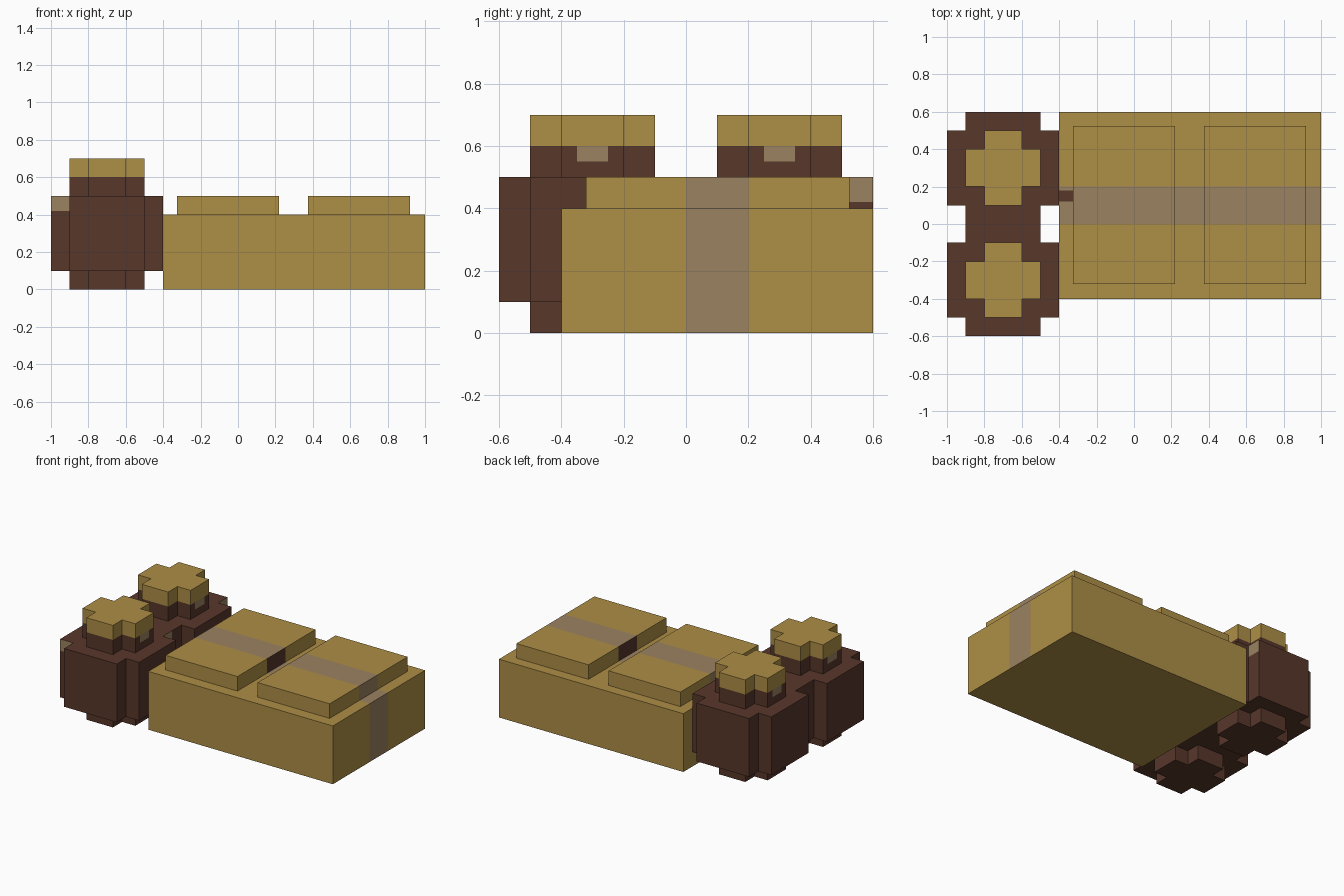
import bpy, bmesh
from mathutils import Vector

if "Cube" in bpy.data.objects:
    bpy.data.objects.remove(bpy.data.objects["Cube"])


def material(name, rgb):
    m = bpy.data.materials.new(name)
    m.diffuse_color = (*rgb, 1)
    m.use_nodes = True
    m.node_tree.nodes["Principled BSDF"].inputs["Base Color"].default_value = m.diffuse_color
    return m


GOLD, BROWN, TAPE = 0, 1, 2
MATS = [material("ochre", (0.423, 0.271, 0.061)),
        material("dark_brown", (0.098, 0.038, 0.024)),
        material("taupe", (0.328, 0.223, 0.117))]


def prism(name, outline, z0, z1, base, cuts=(), rule=None):
    """Extrude a plan outline, slice it at (axis, value) cuts, colour faces by a rule."""
    bm = bmesh.new()
    floor = bm.faces.new([bm.verts.new((x, y, z0)) for x, y in outline])
    up = bmesh.ops.extrude_face_region(bm, geom=[floor], use_keep_orig=True)
    bmesh.ops.translate(bm, vec=(0, 0, z1 - z0),
                        verts=[v for v in up["geom"] if isinstance(v, bmesh.types.BMVert)])
    bmesh.ops.recalc_face_normals(bm, faces=bm.faces)
    for axis, value in cuts:
        co, no = Vector(), Vector()
        co[axis], no[axis] = value, 1
        bmesh.ops.bisect_plane(bm, geom=bm.verts[:] + bm.edges[:] + bm.faces[:],
                               plane_co=co, plane_no=no, dist=1e-5)
    bm.normal_update()
    for f in bm.faces:
        painted = rule(f.calc_center_median(), f.normal) if rule else None
        f.material_index = base if painted is None else painted
    me = bpy.data.meshes.new(name)
    bm.to_mesh(me)
    bm.free()
    for m in MATS:
        me.materials.append(m)
    ob = bpy.data.objects.new(name, me)
    bpy.context.collection.objects.link(ob)
    return ob


def rect(x0, x1, y0, y1):
    return [(x0, y0), (x1, y0), (x1, y1), (x0, y1)]


def notched(cx, cy, h, n=0.1):
    """Square of half size h with a square notch n taken from each corner."""
    a = h - n
    pts = [(-a, -h), (a, -h), (a, -a), (h, -a), (h, a), (a, a),
           (a, h), (-a, h), (-a, a), (-h, a), (-h, -a), (-a, -a)]
    return [(cx + x, cy + y) for x, y in pts]


# Crate with a tape band over the top and down both ends
def crate_paint(c, n):
    if n.z > 0.5 and c.x < -0.325 and 0.12 < c.y < 0.18:
        return BROWN
    if 0 < c.y < 0.2 and (n.z > 0.5 or abs(n.x) > 0.5):
        return TAPE


prism("crate", rect(-0.4, 1, -0.4, 0.6), 0, 0.4, GOLD,
      [(1, 0), (1, 0.2), (1, 0.12), (1, 0.18), (0, -0.325)], crate_paint)

# Two raised lids: tape on top and outer ends, dark latch on the facing ends
for name, x0, x1, inner in (("left_lid", -0.325, 0.22, 1), ("right_lid", 0.373, 0.92, -1)):
    def lid_paint(c, n, inner=inner):
        if 0 < c.y < 0.2:
            if n.x * inner > 0.5:
                return BROWN
            if abs(n.x) > 0.5 or n.z > 0.5:
                return TAPE
    prism(name, rect(x0, x1, -0.32, 0.525), 0.4, 0.5, GOLD, [(1, 0), (1, 0.2)], lid_paint)

# Two jars: foot, body, neck and cap
CX = -0.7
for name, cy in (("front_jar", -0.3), ("back_jar", 0.3)):
    def body_paint(c, n, cy=cy):
        if c.z > 0.42 and ((n.y < -0.5 and c.x < CX - 0.2)
                           or (n.x > 0.5 and c.y > cy + 0.2)):
            return TAPE

    def neck_paint(c, n, cy=cy):
        if abs(n.x) > 0.5 and c.z > 0.55 and abs(c.y - cy) < 0.05 and abs(c.x - CX) > 0.15:
            return TAPE

    prism(name + "_foot", notched(CX, cy, 0.2), 0, 0.1, BROWN)
    prism(name + "_body", notched(CX, cy, 0.3), 0.1, 0.5, BROWN, [(2, 0.42)], body_paint)
    prism(name + "_neck", notched(CX, cy, 0.2), 0.5, 0.6, BROWN,
          [(2, 0.55), (1, cy - 0.05), (1, cy + 0.05)], neck_paint)
    prism(name + "_cap", notched(CX, cy, 0.2), 0.6, 0.7, GOLD)
